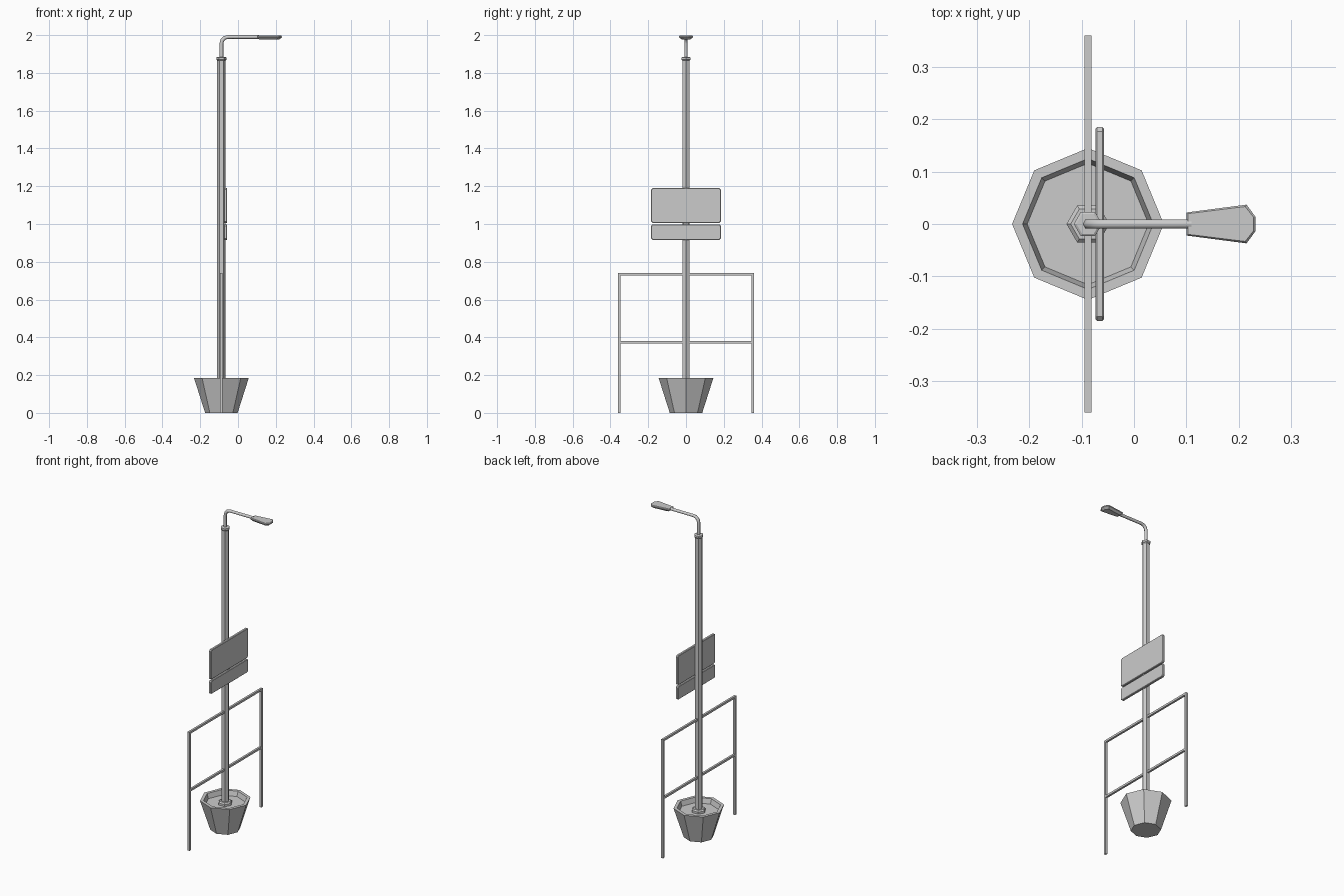
import bpy, bmesh, math

if "Cube" in bpy.data.objects:
    bpy.data.objects.remove(bpy.data.objects["Cube"])

CX = -0.088  # pole axis


def finish(name, bm):
    bmesh.ops.recalc_face_normals(bm, faces=bm.faces[:])
    me = bpy.data.meshes.new(name)
    bm.to_mesh(me)
    bm.free()
    ob = bpy.data.objects.new(name, me)
    bpy.context.collection.objects.link(ob)
    return ob


def loft(name, rings):
    """Skin a stack of equal-length rings and cap both ends."""
    bm = bmesh.new()
    vs = [[bm.verts.new(p) for p in ring] for ring in rings]
    n = len(vs[0])
    for a, b in zip(vs, vs[1:]):
        for i in range(n):
            j = (i + 1) % n
            bm.faces.new((a[i], a[j], b[j], b[i]))
    bm.faces.new(vs[0])
    bm.faces.new(vs[-1])
    return finish(name, bm)


def turned(name, sides, profile):
    return loft(name, [[(CX + r * math.cos(2 * math.pi * i / sides),
                         r * math.sin(2 * math.pi * i / sides), z)
                        for i in range(sides)] for r, z in profile])


def box(name, centre, size):
    bm = bmesh.new()
    bmesh.ops.create_cube(bm, size=1)
    for v in bm.verts:
        v.co = [c + s * k for c, s, k in zip(centre, size, v.co)]
    return finish(name, bm)


def sign(name, z0, z1):
    """Plate with clipped corners and thin bevelled edges."""
    def ring(x, inset):
        y, a, b, c = 0.185 - inset, z0 + inset, z1 - inset, 0.008
        return [(x, -y + c, a), (x, y - c, a), (x, y, a + c), (x, y, b - c),
                (x, y - c, b), (x, -y + c, b), (x, -y, b - c), (x, -y, a + c)]
    loft(name, [ring(-0.074, 0.003), ring(-0.071, 0), ring(-0.060, 0), ring(-0.057, 0.003)])


# planter with recessed soil
turned("planter", 8, [(0.086, 0), (0.145, 0.185), (0.125, 0.185), (0.116, 0.155)])

# lamp post: base collar, shaft, top cap
turned("post_collar", 6, [(0.041, 0.15), (0.041, 0.168), (0.033, 0.175)])
turned("post", 6, [(0.022, 0.15), (0.022, 1.87)])
turned("post_cap", 6, [(0.022, 1.865), (0.027, 1.87), (0.027, 1.882), (0.022, 1.885)])

# bent lamp arm
path = [(CX, 1.87), (CX, 1.955)]
for k in (1, 2, 3):
    a = math.pi - k * math.pi / 6
    path.append((CX + 0.035 + 0.035 * math.cos(a), 1.955 + 0.035 * math.sin(a)))
path.append((0.11, 1.99))
cu = bpy.data.curves.new("lamp_arm", 'CURVE')
cu.dimensions = '3D'
cu.bevel_depth = 0.010
cu.bevel_resolution = 1
cu.use_fill_caps = True
sp = cu.splines.new('POLY')
sp.points.add(len(path) - 1)
for p, (x, z) in zip(sp.points, path):
    p.co = (x, 0, z, 1)
bpy.context.collection.objects.link(bpy.data.objects.new("lamp_arm", cu))

# lamp head, tapered toward its underside
outline = [(0.10, 0.022), (0.215, 0.037), (0.232, 0.014)]
outline += [(x, -y) for x, y in reversed(outline)]


def head_ring(z, s):
    return [(0.166 + (x - 0.166) * (0.5 + s / 2), y * s, z) for x, y in outline]


loft("lamp_head", [head_ring(1.977, 0.6), head_ring(1.988, 1),
                   head_ring(1.993, 1), head_ring(1.997, 0.9)])

# sign plates and their bracket
sign("upper_sign", 1.006, 1.19)
sign("lower_sign", 0.915, 0.998)
box("sign_bracket", (-0.073, 0, 1.05), (0.016, 0.024, 0.2))

# railing
T = 0.013
for side, label in ((-1, "front"), (1, "back")):
    box("railing_post_" + label, (CX, side * 0.354, 0.37), (T, T, 0.74))
for z, label in ((0.734, "top"), (0.373, "middle")):
    box("railing_bar_" + label, (CX, 0, z), (T, 0.708, T))
